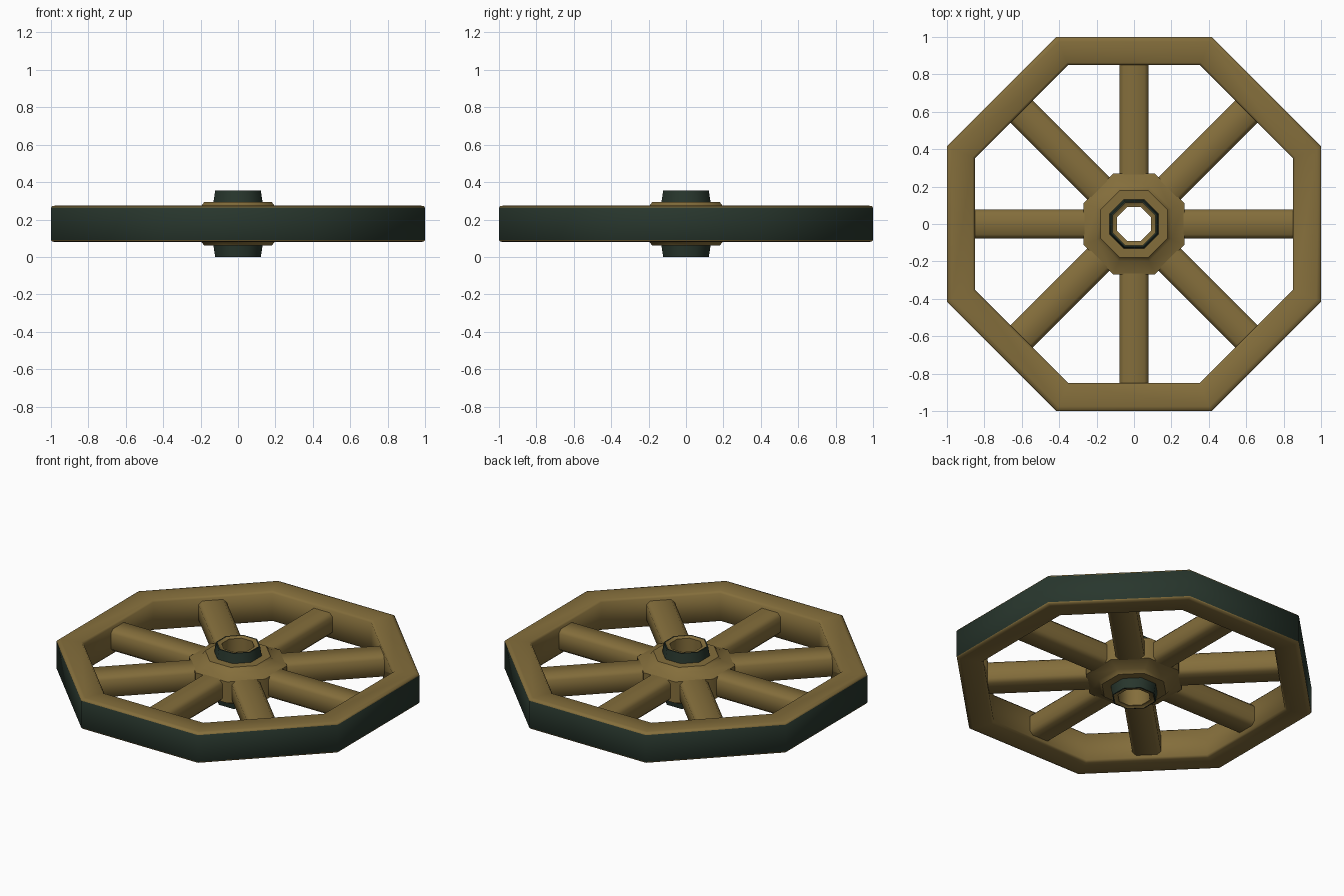
import bpy, bmesh, math
from mathutils import Matrix

if "Cube" in bpy.data.objects:
    bpy.data.objects.remove(bpy.data.objects["Cube"])

MID = 0.177          # height of the wheel's centre plane
N = 8                # sides of the rim and hub


def material(name, rgb):
    m = bpy.data.materials.new(name)
    m.diffuse_color = (*rgb, 1)
    m.use_nodes = True
    m.node_tree.nodes["Principled BSDF"].inputs["Base Color"].default_value = m.diffuse_color
    return m


WOOD = material("brown wood", (0.23, 0.155, 0.044))
IRON = material("dark green iron", (0.021, 0.037, 0.026))


def finish(name, bm, angle):
    bmesh.ops.recalc_face_normals(bm, faces=bm.faces)
    me = bpy.data.meshes.new(name)
    bm.to_mesh(me)
    bm.free()
    me.materials.append(WOOD)
    me.materials.append(IRON)
    ob = bpy.data.objects.new(name, me)
    bpy.context.collection.objects.link(ob)
    bpy.ops.object.select_all(action='DESELECT')
    ob.select_set(True)
    bpy.context.view_layer.objects.active = ob
    bpy.ops.object.shade_smooth_by_angle(angle=math.radians(angle))
    return ob


def octagon_ring(name, half, iron, angle):
    """Lathe a closed profile of (apothem, height above centre), mirrored in z."""
    profile = half + [(r, -z) for r, z in reversed(half)]
    k = len(profile)
    bm = bmesh.new()
    rings = []
    for i in range(N):
        a = math.tau * (i + 0.5) / N
        s = 1 / math.cos(math.pi / N)
        rings.append([bm.verts.new((r * s * math.cos(a), r * s * math.sin(a), MID + z))
                      for r, z in profile])
    for i in range(N):
        a, b = rings[i], rings[(i + 1) % N]
        for j in range(k):
            f = bm.faces.new((a[j], b[j], b[(j + 1) % k], a[(j + 1) % k]))
            # mirrored segments share the same colour
            f.material_index = 1 if (j in iron or k - 2 - j in iron) else 0
    return finish(name, bm, angle)


# Rim: wooden felloe with a dark iron tyre on the outside
octagon_ring("rim", [(0.85, 0.085), (0.863, 0.098), (0.975, 0.098), (0.995, 0.094),
                     (1.0, 0.086)], {4}, 60)

# Hub: sloped wooden body with iron collars at both ends and a bore through it
octagon_ring("hub", [(0.09, 0.172), (0.112, 0.174), (0.115, 0.178), (0.122, 0.178),
                     (0.131, 0.117), (0.18, 0.117), (0.198, 0.093), (0.27, 0.068)],
             {2, 3}, 50)

# Spokes: eight chamfered bars, the diagonal ones slightly wider
for i in range(N):
    width = 0.155 if i % 2 == 0 else 0.168
    bm = bmesh.new()
    bmesh.ops.create_cube(bm, size=1)
    bmesh.ops.scale(bm, vec=(0.68, width, 0.14), verts=bm.verts)
    long_edges = [e for e in bm.edges
                  if abs(e.verts[0].co.x - e.verts[1].co.x) > 0.5]
    bmesh.ops.bevel(bm, geom=long_edges, offset=0.022, segments=1, affect='EDGES')
    bmesh.ops.translate(bm, vec=(0.56, 0, MID), verts=bm.verts)
    bmesh.ops.rotate(bm, cent=(0, 0, 0), verts=bm.verts,
                     matrix=Matrix.Rotation(math.tau * i / N, 3, 'Z'))
    finish(f"spoke_{i + 1}", bm, 60)
